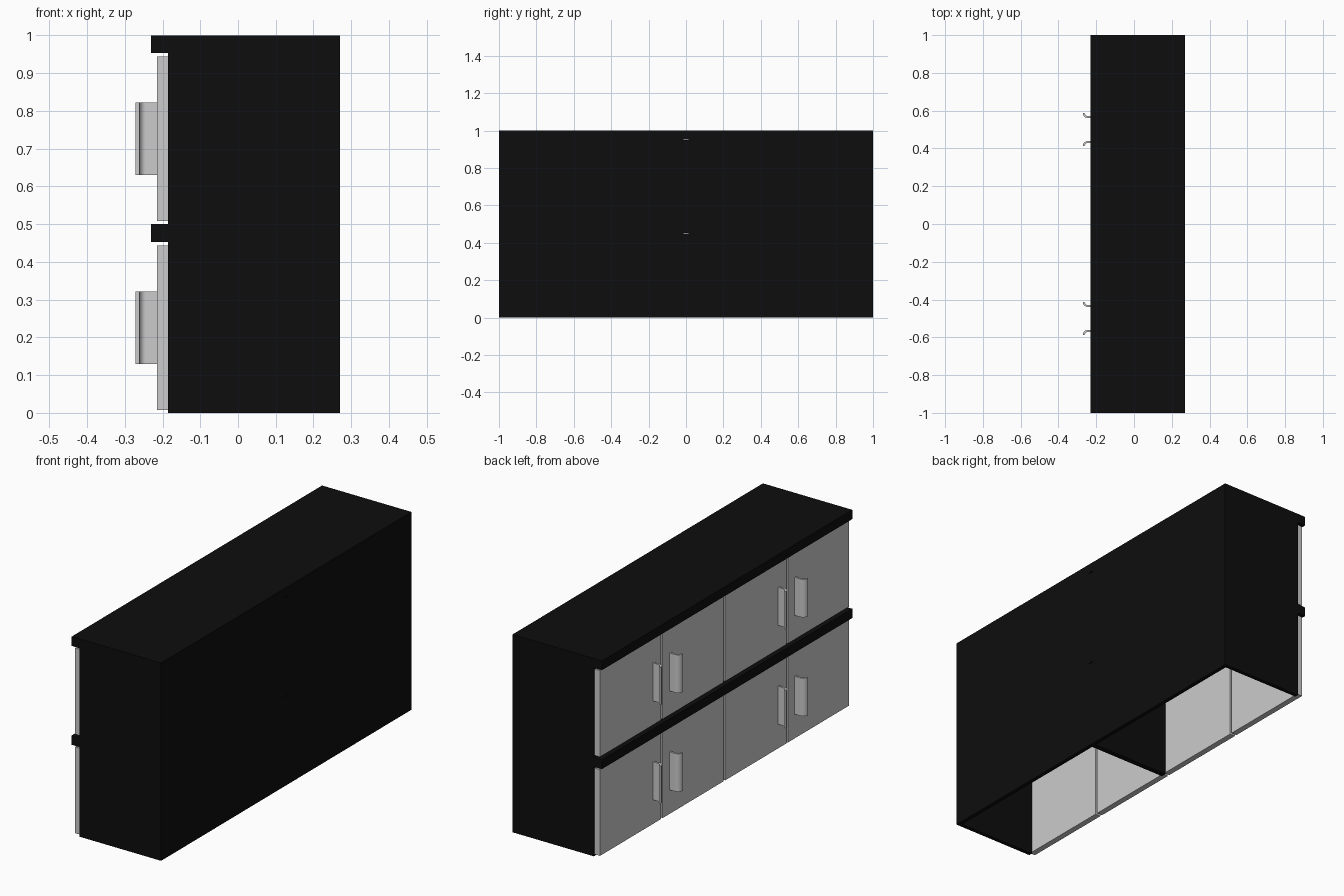
import bpy, bmesh, math

if "Cube" in bpy.data.objects:
    bpy.data.objects.remove(bpy.data.objects["Cube"])

black = bpy.data.materials.new("black_laminate")
black.diffuse_color = (0.004, 0.004, 0.004, 1)
black.use_nodes = True
black.node_tree.nodes["Principled BSDF"].inputs["Base Color"].default_value = black.diffuse_color


def box(name, x0, x1, y0, y1, z0, z1, mat=None):
    bpy.ops.mesh.primitive_cube_add(
        size=1, location=((x0 + x1) / 2, (y0 + y1) / 2, (z0 + z1) / 2))
    ob = bpy.context.object
    ob.name = name
    ob.scale = (x1 - x0, y1 - y0, z1 - z0)
    bpy.ops.object.transform_apply(location=False, rotation=False, scale=True)
    if mat:
        ob.data.materials.append(mat)
    return ob


def handle(name, y_mid, side, z0, z1):
    """Hooked strip: straight stem from the door, then a quarter-round lip."""
    cx, cy, r_out, r_in, n = -0.244, 0.088, 0.027, 0.017, 8
    arc = [math.pi * 1.5 - math.pi / 2 * i / n for i in range(n + 1)]
    pts = [(-0.214, cy - r_out)]
    pts += [(cx + r_out * math.cos(a), cy + r_out * math.sin(a)) for a in arc]
    pts += [(cx + r_in * math.cos(a), cy + r_in * math.sin(a)) for a in reversed(arc)]
    pts += [(-0.214, cy - r_in)]
    bm = bmesh.new()
    face = bm.faces.new([bm.verts.new((x, y_mid + side * y, z0)) for x, y in pts])
    ext = bmesh.ops.extrude_face_region(bm, geom=[face])
    bmesh.ops.translate(bm, vec=(0, 0, z1 - z0),
                        verts=[v for v in ext["geom"] if isinstance(v, bmesh.types.BMVert)])
    bmesh.ops.recalc_face_normals(bm, faces=bm.faces)
    me = bpy.data.meshes.new(name)
    bm.to_mesh(me)
    bm.free()
    ob = bpy.data.objects.new(name, me)
    bpy.context.collection.objects.link(ob)


FRONT, BACK, T = -0.185, 0.27, 0.02

# Two identical stacked tiers, open underneath
for tier, z in (("lower", 0.0), ("upper", 0.5)):
    # overhanging top board and central divider
    box(tier + "_top_board", -0.23, BACK, -1, 1, z + 0.453, z + 0.5, black)
    box(tier + "_divider", FRONT, BACK, -0.0135, 0.0135, z, z + 0.449, black)
    for s, label in ((-1, "left"), (1, "right")):
        tag = f"{tier}_{label}"
        # side wall and back panel
        ya, yb = sorted((s * (1 - T), s))
        box(tag + "_side_wall", FRONT, BACK, ya, yb, z, z + 0.453, black)
        ya, yb = sorted((s * 0.0135, s * (1 - T)))
        box(tag + "_back_panel", BACK - T, BACK, ya, yb, z, z + 0.453, black)
        # pair of doors, each with a handle beside the seam
        for d, part in ((-1, "a"), (1, "b")):
            y_mid = s * 0.5
            ya, yb = sorted((y_mid + d * 0.006, y_mid + d * 0.494))
            box(f"{tag}_door_{part}", -0.215, FRONT, ya, yb, z + 0.008, z + 0.444)
            handle(f"{tag}_handle_{part}", y_mid, d, z + 0.13, z + 0.322)
